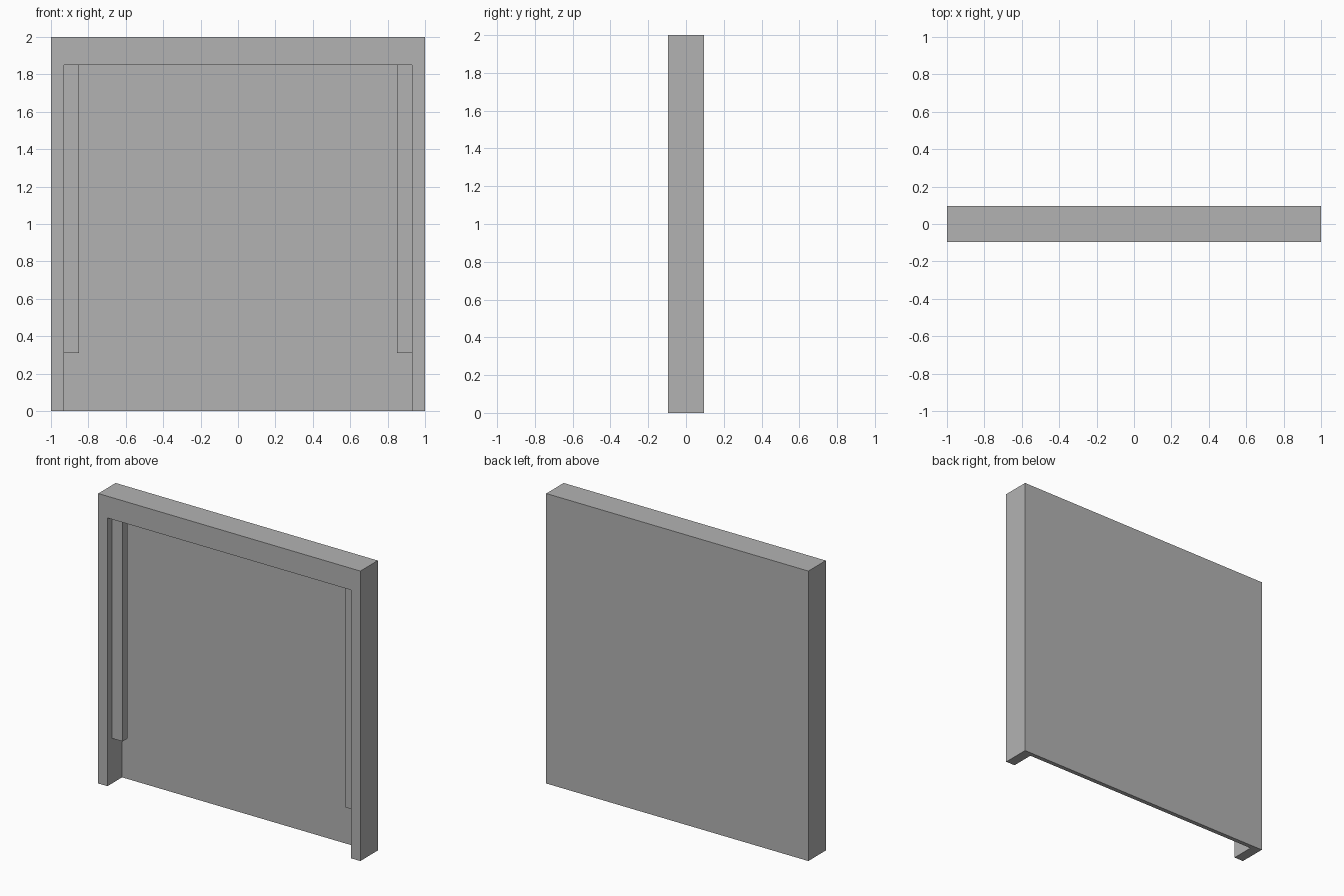
import bpy

if "Cube" in bpy.data.objects:
    bpy.data.objects.remove(bpy.data.objects["Cube"], do_unlink=True)

# One plain grey
grey = bpy.data.materials.new("plain_grey")
grey.use_nodes = True
colour = (0.45, 0.45, 0.45, 1)
grey.diffuse_color = colour
grey.node_tree.nodes["Principled BSDF"].inputs["Base Color"].default_value = colour

WALL, TOP = 0.07, 0.15            # frame widths
FRONT, PANEL, BACK = -0.095, 0.065, 0.095   # depth planes
RAIL_FRONT, RAIL_BACK, RAIL_BOTTOM = -0.043, 0.011, 0.31
OPENING_TOP = 2 - TOP
INNER = 1 - WALL


def extrude_outline(name, outline, y0, y1):
    """Solid made by extruding an x-z outline (counter-clockwise from the front)."""
    n = len(outline)
    verts = [(x, y, z) for y in (y0, y1) for x, z in outline]
    faces = [tuple(range(n)), tuple(reversed(range(n, 2 * n)))]
    faces += [(i, i + n, (i + 1) % n + n, (i + 1) % n) for i in range(n)]
    mesh = bpy.data.meshes.new(name)
    mesh.from_pydata(verts, [], faces)
    mesh.materials.append(grey)
    obj = bpy.data.objects.new(name, mesh)
    bpy.context.collection.objects.link(obj)
    return obj


def rectangle(x0, x1, z0, z1):
    return [(x0, z0), (x1, z0), (x1, z1), (x0, z1)]


# Casing: an open-bottomed recess in a solid slab, one closed shell
casing = extrude_outline("casing", rectangle(-1, 1, 0, 2), FRONT, BACK)
cutter = extrude_outline("recess_cutter", rectangle(-INNER, INNER, -0.1, OPENING_TOP),
                         FRONT - 0.1, PANEL)
cutter.hide_render = True
cutter.hide_viewport = True
recess = casing.modifiers.new("recess", "BOOLEAN")
recess.operation = "DIFFERENCE"
recess.solver = "EXACT"
recess.object = cutter

# Guide rails standing clear of the back panel
for name, side in (("left_rail", 1), ("right_rail", -1)):
    x0, x1 = sorted((side * INNER, side * (INNER - 0.08)))
    extrude_outline(name, rectangle(x0, x1, RAIL_BOTTOM, OPENING_TOP),
                    RAIL_FRONT, RAIL_BACK)
